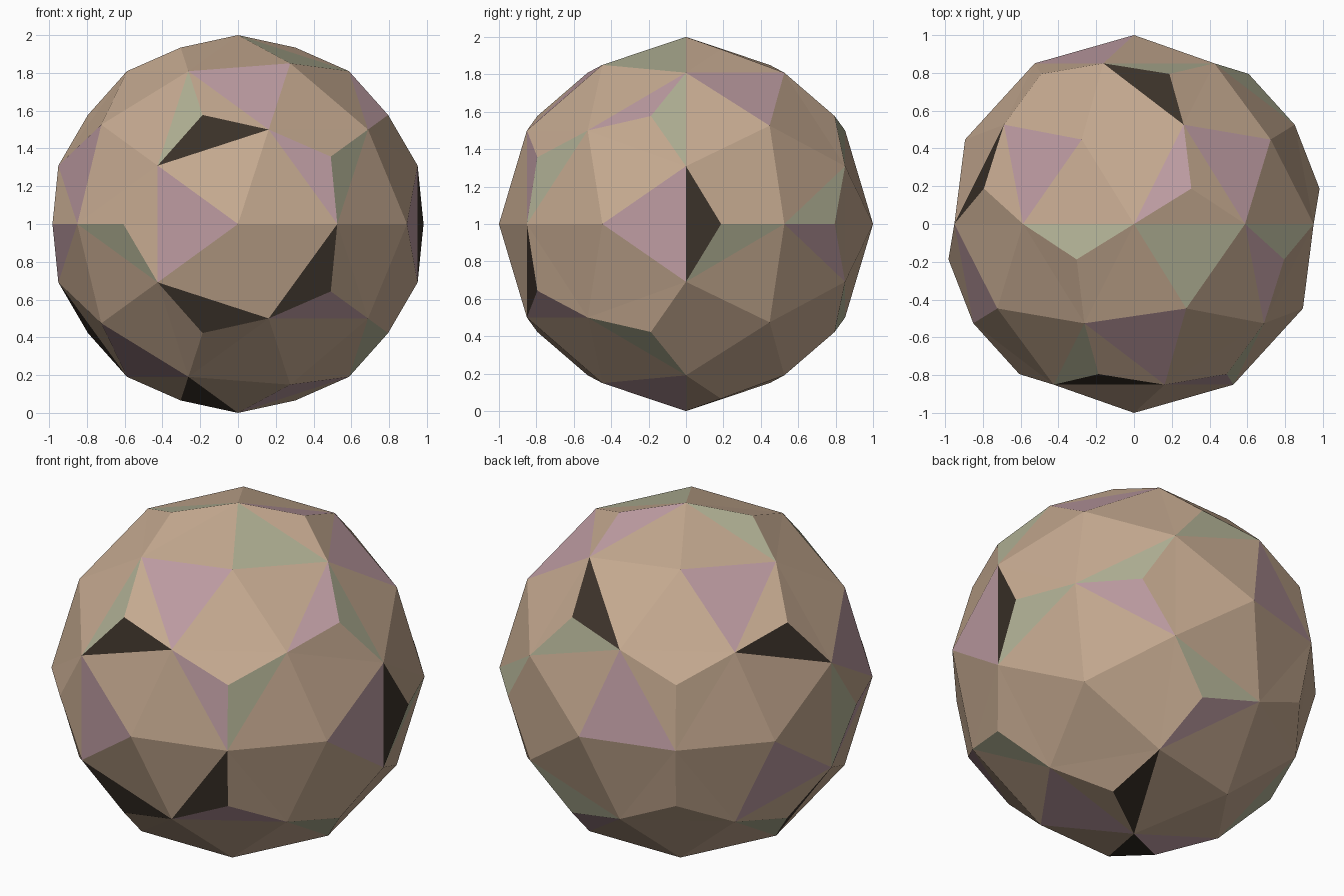
import bpy, bmesh, math
from mathutils import Vector, Matrix

if "Cube" in bpy.data.objects:
    bpy.data.objects.remove(bpy.data.objects["Cube"])

# Palette: plain stone first, then the three accent colours
COLOURS = {
    "tan": (0.56, 0.40, 0.28),
    "dark": (0.043, 0.031, 0.022),
    "pink": (0.51, 0.33, 0.36),
    "green": (0.44, 0.44, 0.30),
}

# Directions from the centre to the facets that carry an accent colour
ACCENTS = {
    "dark": [(-.15, -.83, .46), (-.15, -.83, -.46), (.39, -.83, -.29),
             (.96, .06, 0), (-.19, -.24, -.91), (-.78, .06, -.56),
             (.1, .72, .63), (-.81, .24, .46), (.19, .24, -.91)],
    "pink": [(-.28, -.9, 0), (.06, -.61, .72), (.39, -.83, .29),
             (.45, -.72, -.45), (.69, -.24, .63), (-.84, -.32, .28),
             (-.93, -.24, -.1), (.93, -.15, 0), (.29, -.15, -.89),
             (-.52, -.32, -.72), (.52, .32, .72), (.63, .72, -.1),
             (-.51, .32, .82), (.19, .24, .91), (-.23, .9, .17),
             (-.84, .32, -.27), (.1, .72, -.63), (-.3, -.06, -.91)],
    "green": [(-.29, -.72, .57), (.57, -.72, .29), (-.63, -.72, -.1),
              (.69, -.24, -.63), (.29, -.15, .89), (-.3, -.06, .91),
              (.78, -.06, .57), (.63, .72, .1), (.93, .24, -.1),
              (.15, .83, .46), (.15, .83, -.46), (-.96, -.06, 0),
              (-.69, .24, -.63)],
}

# Faceted ball: icosphere with its five-sided caps facing front and back
bm = bmesh.new()
bmesh.ops.create_icosphere(bm, subdivisions=2, radius=1,
                           matrix=Matrix.Rotation(math.radians(90), 4, 'X'))

# Raise a low three-sided point on every triangle between the caps
between = [f for f in bm.faces if all(len(v.link_edges) == 6 for v in f.verts)]
bmesh.ops.poke(bm, faces=between)
for v in bm.verts:
    v.co.normalize()
bmesh.ops.recalc_face_normals(bm, faces=bm.faces)

# Paint the accent facets
slots = list(COLOURS)
for name, directions in ACCENTS.items():
    for d in directions:
        aim = Vector(d).normalized()
        facet = max(bm.faces, key=lambda f: f.calc_center_median().normalized().dot(aim))
        facet.material_index = slots.index(name)

# Stand the ball on the ground
bmesh.ops.translate(bm, verts=bm.verts, vec=(0, 0, 1))
mesh = bpy.data.meshes.new("faceted_ball")
bm.to_mesh(mesh)
bm.free()
for name, rgb in COLOURS.items():
    mat = bpy.data.materials.new(name)
    mat.diffuse_color = (*rgb, 1)
    mat.use_nodes = True
    mat.node_tree.nodes["Principled BSDF"].inputs["Base Color"].default_value = mat.diffuse_color
    mesh.materials.append(mat)
ball = bpy.data.objects.new("faceted_ball", mesh)
bpy.context.collection.objects.link(ball)
